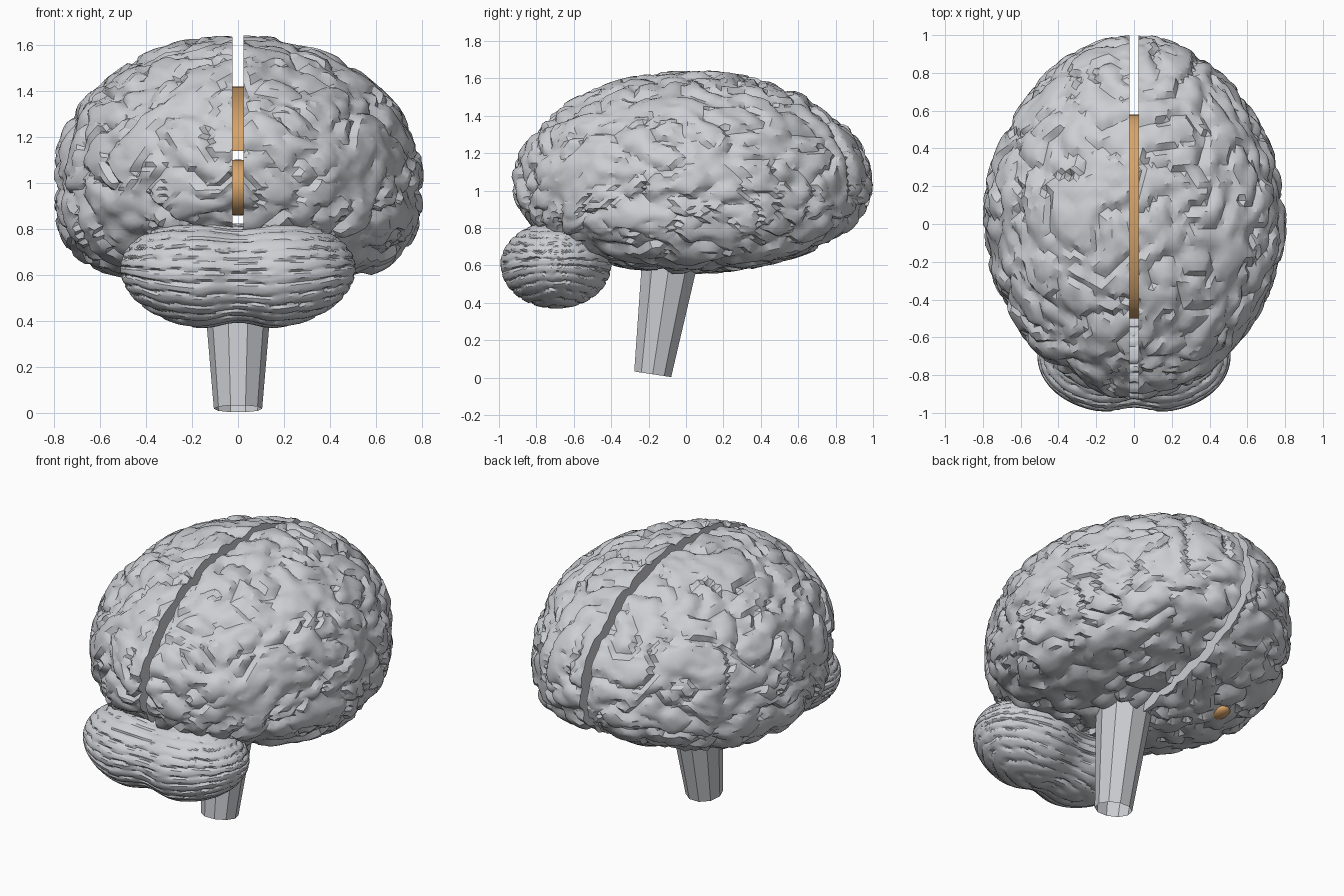
import bpy, bmesh, math
from mathutils import Matrix, Vector, noise

cube = bpy.data.objects.get("Cube")
if cube:
    bpy.data.objects.remove(cube, do_unlink=True)


def material(name, rgb):
    m = bpy.data.materials.new(name)
    m.use_nodes = True
    m.diffuse_color = (*rgb, 1)
    m.node_tree.nodes["Principled BSDF"].inputs["Base Color"].default_value = (*rgb, 1)
    return m


GREY = material("soft grey", (0.61, 0.62, 0.65))
TAN = material("warm tan", (0.68, 0.37, 0.14))


def finish(bm, name, mat, smooth_angle=None):
    bmesh.ops.recalc_face_normals(bm, faces=bm.faces)
    mesh = bpy.data.meshes.new(name)
    bm.to_mesh(mesh)
    bm.free()
    mesh.materials.append(mat)
    obj = bpy.data.objects.new(name, mesh)
    bpy.context.collection.objects.link(obj)
    if smooth_angle:
        bpy.ops.object.select_all(action="DESELECT")
        obj.select_set(True)
        bpy.context.view_layer.objects.active = obj
        bpy.ops.object.shade_smooth_by_angle(angle=math.radians(smooth_angle))
    return obj


def ellipsoid(name, centre, size, mat):
    bm = bmesh.new()
    bmesh.ops.create_uvsphere(bm, u_segments=24, v_segments=16, radius=1)
    for v in bm.verts:
        v.co = Vector(centre) + v.co * Vector(size)
    return finish(bm, name, mat, 40)


def fold_depth(p):
    """Winding grooves along the zero lines of a warped noise field."""
    q = p + noise.noise_vector(p * 4) * 0.06
    wide = noise.noise(q * 6)
    fine = noise.noise(q * 9 + Vector((7, 3, 5)))
    groove = math.exp(-(wide / 0.15) ** 2)
    small = math.exp(-(fine / 0.15) ** 2)
    return 0.03 * groove + 0.013 * small - 0.01 * noise.noise(p * 4)


def superlength(a, b, power):
    return (abs(a) ** power + abs(b) ** power) ** (1 / power)


# Cerebrum: rounded dome, boxier underneath, covered in folds
cerebrum = bmesh.new()
bmesh.ops.create_icosphere(cerebrum, subdivisions=6, radius=1)
for v in cerebrum.verts:
    d = v.co.copy()
    if d.z < 0:
        d /= math.hypot(superlength(d.x, d.z, 3.4), d.y)
    plan = math.hypot(d.x, d.y) / max(superlength(d.x, d.y, 1.87), 0.0001)
    d.x *= plan
    d.y *= plan
    height = 0.615 if d.z > 0 else 0.478
    p = Vector((d.x * 0.807, d.y * 0.972, d.z * height))
    out = Vector((d.x / 0.807, d.y / 0.972, d.z / height)).normalized()
    v.co = p - out * fold_depth(p) + Vector((0, 0.035, 1.03))

# Two hemispheres cut apart by the central fissure
for side, label in ((1, "left"), (-1, "right")):
    half = cerebrum.copy()
    bmesh.ops.bisect_plane(
        half, geom=half.verts[:] + half.edges[:] + half.faces[:],
        plane_co=(side * 0.025, 0, 0), plane_no=(side, 0, 0), clear_inner=True)
    rim = [e for e in half.edges if e.is_boundary]
    bmesh.ops.holes_fill(half, edges=rim, sides=0)
    finish(half, label + "_hemisphere", GREY, 30)
cerebrum.free()

# Cerebellum: two joined lobes wrapped in thin stacked leaves
bm = bmesh.new()
bmesh.ops.create_uvsphere(bm, u_segments=144, v_segments=80, radius=1)
for v in bm.verts:
    d = Vector((v.co.z, v.co.x, v.co.y))
    waist = math.exp(-(d.x / 0.24) ** 2)
    level = math.atan2(d.z, math.hypot(d.y, d.x * 0.6))
    wobble = noise.noise(d * Vector((5, 4, 4))) * 1.8
    leaf = max(0, math.sin(level * 28 + wobble)) ** 2
    broken = 0.5 + 0.7 * noise.noise(d * Vector((7, 9, 12)))
    notch = 0.17 if d.z < 0 else 0.12
    r = 1 - notch * waist - 0.07 * leaf * broken
    fat = 1 + 0.1 * d.x ** 2
    v.co = Vector((d.x * 0.512 * (1 - 0.04 * leaf * broken),
                   d.y * 0.318 * r * fat - 0.695,
                   d.z * 0.25 * r * fat + 0.598 + 0.03 * d.x ** 2))
finish(bm, "cerebellum", GREY, 30)

# Brain stem: tapered ten-sided tube, leaning forward, open below
low, high = Vector((0, -0.178, 0.018)), Vector((0, -0.06, 0.8))
lean = (high - low).to_track_quat("Z", "Y").to_matrix()
bm = bmesh.new()
bmesh.ops.create_cone(bm, cap_ends=False, segments=10, radius1=0.105,
                      radius2=0.172, depth=(high - low).length)
bmesh.ops.rotate(bm, verts=bm.verts, cent=(0, 0, 0),
                 matrix=lean @ Matrix.Rotation(math.pi / 10, 3, "Z"))
bmesh.ops.translate(bm, verts=bm.verts, vec=(low + high) / 2)
finish(bm, "brain_stem", GREY)

# Corpus callosum: arched bridge in the fissure
bm = bmesh.new()
STEPS = 20
rings = []
for i in range(STEPS + 1):
    a = math.pi * i / STEPS
    c, s = math.cos(a), math.sin(a)
    outer = (0.04 + 0.54 * c, 1.14 + 0.28 * s)
    inner = (0.04 + 0.42 * c, 1.14 + 0.17 * s)
    rings.append([bm.verts.new((x, y, z)) for x, (y, z) in
                  ((-0.04, outer), (0.04, outer), (0.04, inner), (-0.04, inner))])
for a, b in zip(rings, rings[1:]):
    for k in range(4):
        n = (k + 1) % 4
        bm.faces.new((a[k], a[n], b[n], b[k]))
bm.faces.new(rings[0])
bm.faces.new(rings[-1])
finish(bm, "corpus_callosum", TAN, 30)

# Inner core below the arch, and the deep lobe showing on the underside
ellipsoid("thalamus", (0, 0.02, 0.98), (0.16, 0.14, 0.122), TAN)
ellipsoid("deep_lobe", (-0.41, 0.25, 0.605), (0.05, 0.07, 0.032), TAN)
